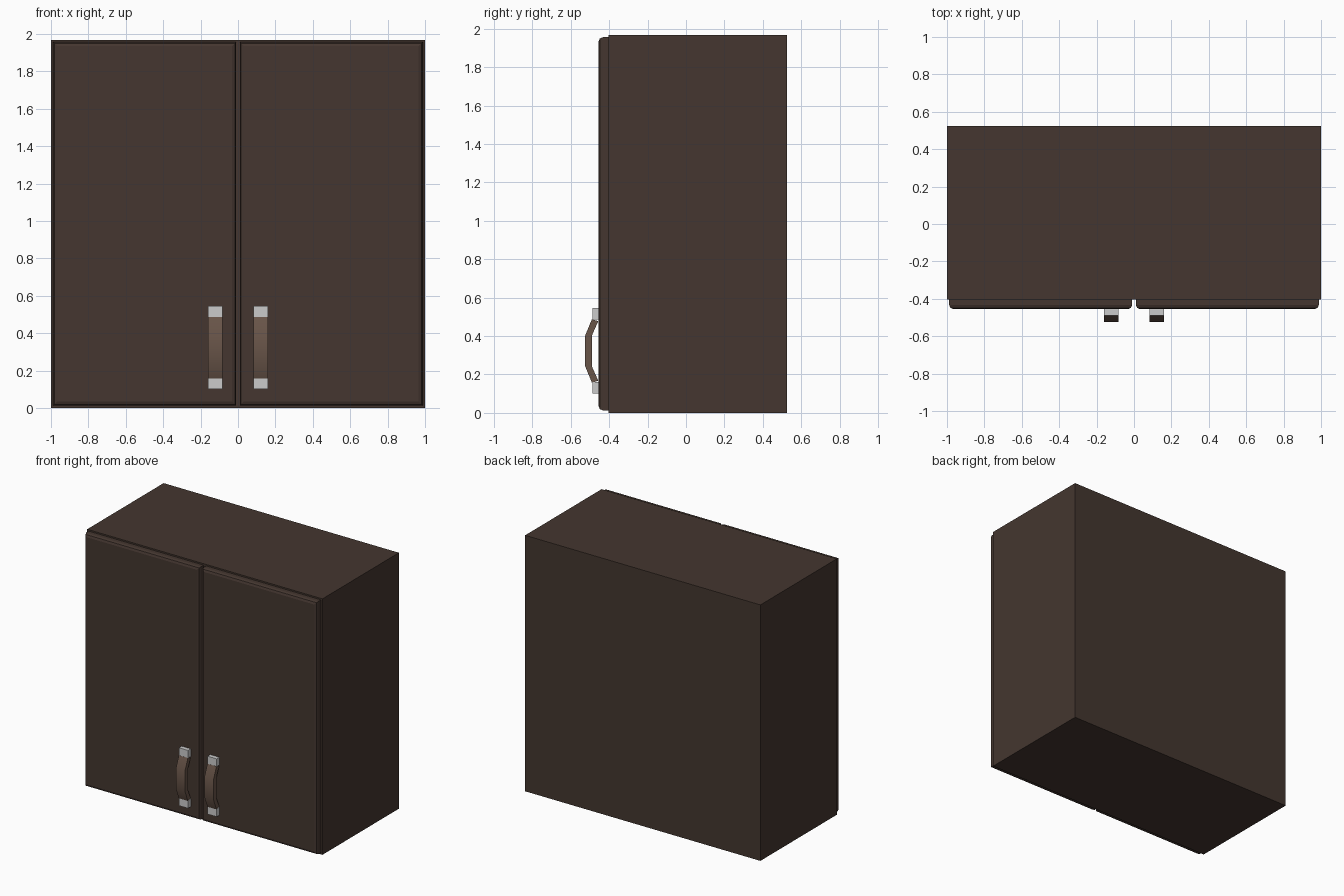
import bpy, bmesh, math

if "Cube" in bpy.data.objects:
    bpy.data.objects.remove(bpy.data.objects["Cube"])


def material(name, color):
    m = bpy.data.materials.new(name)
    m.diffuse_color = (*color, 1)
    m.use_nodes = True
    m.node_tree.nodes["Principled BSDF"].inputs["Base Color"].default_value = m.diffuse_color
    return m


WOOD = material("dark brown wood", (0.058, 0.037, 0.029))
GRIP = material("light brown grip", (0.14, 0.09, 0.066))
METAL = material("light grey metal", (0.60, 0.60, 0.60))


def finish(name, bm, mat):
    bmesh.ops.recalc_face_normals(bm, faces=bm.faces)
    me = bpy.data.meshes.new(name)
    bm.to_mesh(me)
    bm.free()
    me.materials.append(mat)
    ob = bpy.data.objects.new(name, me)
    bpy.context.collection.objects.link(ob)
    return ob


def box_mesh(lo, hi):
    bm = bmesh.new()
    bmesh.ops.create_cube(bm, size=1)
    for v in bm.verts:
        for i in range(3):
            v.co[i] = lo[i] if v.co[i] < 0 else hi[i]
    return bm


# Cabinet carcass
finish("cabinet_body", box_mesh((-1, -0.403, 0), (1, 0.525, 1.967)), WOOD)

for side, s in (("left", -1), ("right", 1)):
    # Door with a softened front rim
    xs = sorted((s * 0.01, s * 0.988))
    bm = box_mesh((xs[0], -0.455, 0.013), (xs[1], -0.403, 1.956))
    rim = [e for e in bm.edges if all(v.co.y < -0.45 for v in e.verts)]
    bmesh.ops.bevel(bm, geom=rim, offset=0.022, segments=2, profile=0.5,
                    affect='EDGES')
    finish(side + "_door", bm, WOOD)

    # Handle mounting blocks
    xs = sorted((s * 0.083, s * 0.16))
    for part, z0, z1 in (("lower", 0.10, 0.16), ("upper", 0.485, 0.545)):
        finish(f"{side}_handle_{part}_mount",
               box_mesh((xs[0], -0.488, z0), (xs[1], -0.454, z1)), METAL)

    # Bowed handle grip, as a side profile extruded across x
    half = [(-0.457, 0.155), (-0.49, 0.08), (-0.525, 0.08), (-0.49, 0.165)]
    inner = [(y, 0.3225 + d) for y, d in half[:2]]
    outer = [(y, 0.3225 + d) for y, d in half[2:]]
    top = inner + outer
    mirror = [(y, 0.645 - z) for y, z in top]
    bm = bmesh.new()
    # outline strips: upper slope, straight middle, lower slope
    cross = [(top[0], top[3]), (top[1], top[2]),
             (mirror[1], mirror[2]), (mirror[0], mirror[3])]
    rings = []
    for a, b in cross:
        rings.append([bm.verts.new((x, *p)) for x, p in
                      ((xs[0], a), (xs[1], a), (xs[1], b), (xs[0], b))])
    for r0, r1 in zip(rings, rings[1:]):
        for i in range(4):
            j = (i + 1) % 4
            bm.faces.new((r0[i], r0[j], r1[j], r1[i]))
    bm.faces.new(rings[0])
    bm.faces.new(rings[-1])
    grip = finish(side + "_handle_grip", bm, GRIP)
    bpy.ops.object.select_all(action='DESELECT')
    grip.select_set(True)
    bpy.context.view_layer.objects.active = grip
    bpy.ops.object.shade_smooth_by_angle(angle=math.radians(30))
